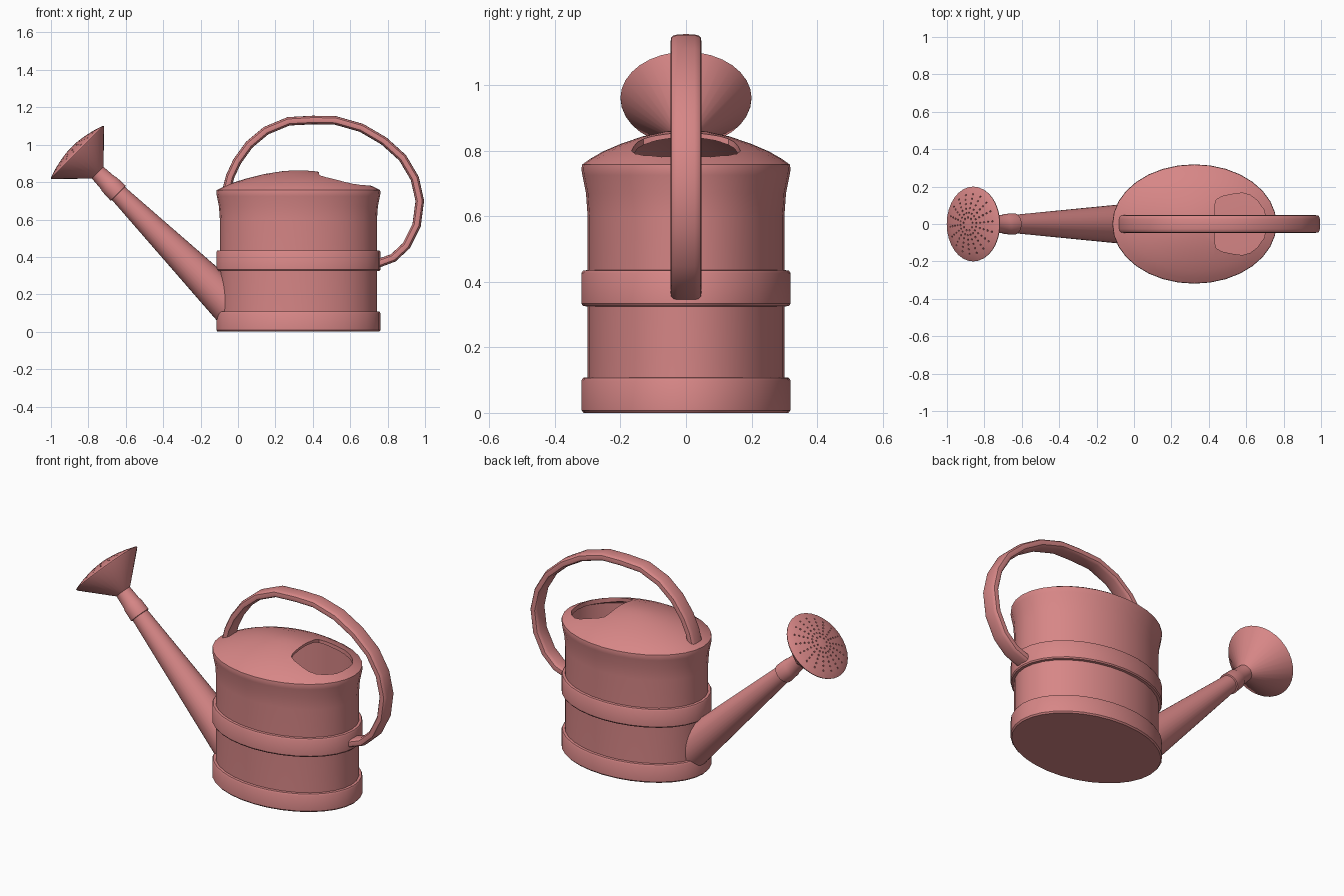
import bpy, bmesh, math
from mathutils import Vector

cube = bpy.data.objects.get("Cube")
if cube:
    bpy.data.objects.remove(cube, do_unlink=True)

# Single painted-metal colour
COLOUR = (0.68, 0.24, 0.24, 1.0)
paint = bpy.data.materials.new("dusty_rose_paint")
paint.use_nodes = True
paint.diffuse_color = COLOUR
bsdf = next(n for n in paint.node_tree.nodes if n.type == 'BSDF_PRINCIPLED')
bsdf.inputs["Base Color"].default_value = COLOUR

SIDES = 32
CENTRE = Vector((0.323, 0, 0))
RX, RY = 0.42, 0.30


def smooth(mesh, angle=35):
    mesh.polygons.foreach_set("use_smooth", [True] * len(mesh.polygons))
    mesh.set_sharp_from_angle(angle=math.radians(angle))


def finish(name, bm):
    bmesh.ops.recalc_face_normals(bm, faces=bm.faces)
    mesh = bpy.data.meshes.new(name)
    bm.to_mesh(mesh)
    bm.free()
    mesh.materials.append(paint)
    smooth(mesh)
    obj = bpy.data.objects.new(name, mesh)
    bpy.context.collection.objects.link(obj)
    return obj


def add_loft(bm, rings, closed=False):
    """Bridge equal-sized rings; cap both ends, or join them when closed."""
    loops = [[bm.verts.new(p) for p in ring] for ring in rings]
    n = len(loops[0])
    pairs = list(zip(loops, loops[1:]))
    if closed:
        pairs.append((loops[-1], loops[0]))
    for a, b in pairs:
        for i in range(n):
            j = (i + 1) % n
            bm.faces.new((a[i], a[j], b[j], b[i]))
    if not closed:
        bm.faces.new(loops[0])
        bm.faces.new(loops[-1])


def loft(name, rings, closed=False):
    bm = bmesh.new()
    add_loft(bm, rings, closed)
    return finish(name, bm)


def oval(offset, z, scale=1.0):
    """Body cross-section, widened by an offset and then scaled."""
    pts = []
    for i in range(SIDES):
        a = math.tau * i / SIDES
        pts.append(CENTRE + Vector(((RX + offset) * scale * math.cos(a),
                                    (RY + offset) * scale * math.sin(a), z)))
    return pts


def disc(origin, axis, distance, radius, sides=SIDES):
    """Circle around an axis lying in the xz plane."""
    u, v = Vector((axis.z, 0, -axis.x)), Vector((0, 1, 0))
    return [origin + axis * distance
            + radius * (math.cos(math.tau * i / sides) * u
                        + math.sin(math.tau * i / sides) * v)
            for i in range(sides)]


def cut(obj, cutter):
    """Apply a boolean difference and discard the cutter."""
    cutter.hide_render = True
    mod = obj.modifiers.new("cut", 'BOOLEAN')
    mod.operation = 'DIFFERENCE'
    mod.solver = 'EXACT'
    mod.object = cutter
    bpy.context.view_layer.update()
    dg = bpy.context.evaluated_depsgraph_get()
    mesh = bpy.data.meshes.new_from_object(obj.evaluated_get(dg))
    obj.modifiers.clear()
    obj.data = mesh
    smooth(mesh)
    bpy.data.objects.remove(cutter, do_unlink=True)


# Body with flared shoulder and domed lid
DOME = [(0.92, 0.775), (0.8, 0.797), (0.63, 0.82), (0.42, 0.843),
        (0.2, 0.858), (0.06, 0.863)]
body = loft("body", [oval(0, 0.01), oval(0, 0.6), oval(0.005, 0.67),
                     oval(0.016, 0.725), oval(0.019, 0.742), oval(0.017, 0.757)]
            + [oval(0.017, z, s) for s, z in DOME])

# Hollow inside
cut(body, loft("cavity", [oval(-0.015, 0.03), oval(-0.015, 0.745)]
               + [oval(-0.015, z - 0.013, s) for s, z in DOME]))

# Filler opening behind the handle
half = [(0.705, 0.03), (0.695, 0.075), (0.66, 0.125), (0.62, 0.155),
        (0.58, 0.166), (0.53, 0.16), (0.47, 0.147), (0.44, 0.13), (0.432, 0.1)]
outline = half + [(x, -y) for x, y in reversed(half)]
cut(body, loft("filler_cutter",
               [[Vector((x, y, z)) for x, y in outline] for z in (0.7, 1.0)]))

# Raised base and middle band
loft("base_band", [oval(0.012, 0), oval(0.019, 0.008), oval(0.019, 0.098),
                   oval(0.014, 0.107), oval(-0.005, 0.109)])
loft("middle_band", [oval(-0.005, 0.324), oval(0.014, 0.326), oval(0.019, 0.333),
                     oval(0.019, 0.426), oval(0.014, 0.434), oval(-0.005, 0.436)],
     closed=True)

# Handle: rounded strap swept along an arch
PATH = [(-0.06, 0.76), (-0.042, 0.83), (-0.005, 0.91), (0.06, 1.0), (0.15, 1.075),
        (0.27, 1.125), (0.4, 1.132), (0.52, 1.13), (0.66, 1.09), (0.78, 1.02),
        (0.88, 0.93), (0.945, 0.82), (0.972, 0.7), (0.955, 0.57), (0.9, 0.46),
        (0.83, 0.395), (0.73, 0.358)]
path = [Vector((x, 0, z)) for x, z in PATH]
rings = []
for i, p in enumerate(path):
    t = (path[min(i + 1, len(path) - 1)] - path[max(i - 1, 0)]).normalized()
    normal = Vector((-t.z, 0, t.x))
    ring = []
    for k in range(16):
        c, s = math.cos(math.tau * k / 16), math.sin(math.tau * k / 16)
        ring.append(p + normal * 0.023 * math.copysign(abs(c) ** 0.6, c)
                    + Vector((0, 0.047 * math.copysign(abs(s) ** 0.6, s), 0)))
    rings.append(ring)
loft("handle", rings)

# Tapered spout
collar_base = Vector((-0.64, 0, 0.74))
spout_root = Vector((0.0, 0, 0.1))
spout_axis = (collar_base - spout_root).normalized()
length = (collar_base - spout_root).length
loft("spout", [disc(spout_root, spout_axis, 0, 0.112),
               disc(spout_root, spout_axis, length + 0.03, 0.047)])

# Sprinkler rose: collar, neck, cone and bulging face
axis = Vector((-1, 0, 1)).normalized()
ROSE = [(0, 0.052), (0.002, 0.057), (0.07, 0.054), (0.078, 0.05), (0.156, 0.044),
        (0.305, 0.198), (0.311, 0.2), (0.314, 0.196), (0.329, 0.15),
        (0.341, 0.1), (0.349, 0.05), (0.352, 0.015)]
rose = loft("sprinkler_rose", [disc(collar_base, axis, t, r) for t, r in ROSE])

# Spray holes in radial rows
side = Vector((1, 0, 1)).normalized()
bm = bmesh.new()
for radius in (0.035, 0.06, 0.085, 0.11, 0.135, 0.16):
    count = 9 if radius < 0.05 else 18
    depth = 0.352 - 0.038 * (radius / 0.2) ** 2
    for k in range(count):
        a = math.tau * (k + 0.25) / count
        spot = collar_base + radius * (math.cos(a) * side
                                       + math.sin(a) * Vector((0, 1, 0)))
        add_loft(bm, [disc(spot, axis, depth - 0.012, 0.005, 6),
                      disc(spot, axis, depth + 0.02, 0.005, 6)])
cut(rose, finish("spray_hole_cutter", bm))
